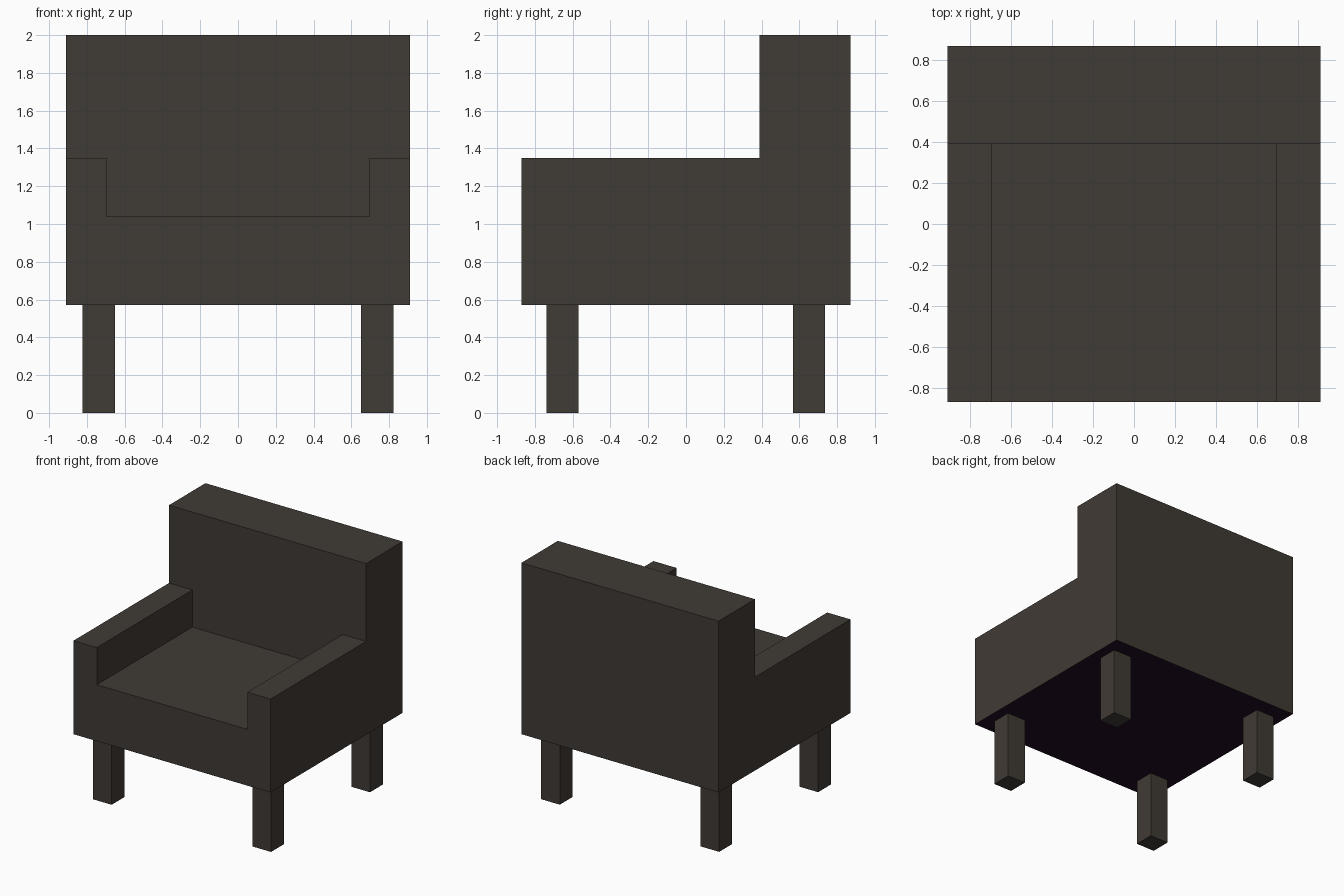
import bpy
import bmesh

default = bpy.data.objects.get("Cube")
if default:
    bpy.data.objects.remove(default, do_unlink=True)


def make_material(name, colour):
    mat = bpy.data.materials.new(name)
    mat.use_nodes = True
    mat.diffuse_color = (*colour, 1)
    mat.node_tree.nodes["Principled BSDF"].inputs["Base Color"].default_value = (*colour, 1)
    return mat


FABRIC = make_material("dark brown fabric", (0.051, 0.043, 0.035))
LINING = make_material("dark purple lining", (0.016, 0.004, 0.017))

HALF_W, HALF_D = 0.91, 0.87
BOTTOM, SEAT, ARM, TOP = 0.57, 1.04, 1.35, 2.0
ARM_INNER, BACK_FRONT = 0.695, 0.39


def prism(name, outline, y0, y1, lined=False):
    """Extrude an (x, z) outline from y0 to y1; optionally line the underside."""
    bm = bmesh.new()
    face = bm.faces.new([bm.verts.new((x, y0, z)) for x, z in outline])
    new = bmesh.ops.extrude_face_region(bm, geom=[face])["geom"]
    verts = [v for v in new if isinstance(v, bmesh.types.BMVert)]
    bmesh.ops.translate(bm, verts=verts, vec=(0, y1 - y0, 0))
    bmesh.ops.recalc_face_normals(bm, faces=bm.faces)
    bm.normal_update()
    mesh = bpy.data.meshes.new(name)
    mesh.materials.append(FABRIC)
    if lined:
        mesh.materials.append(LINING)
        for f in bm.faces:
            f.material_index = int(f.normal.z < -0.9)
    bm.to_mesh(mesh)
    bm.free()
    obj = bpy.data.objects.new(name, mesh)
    bpy.context.collection.objects.link(obj)
    return obj


def rect(x0, x1, z0, z1):
    return [(x0, z0), (x1, z0), (x1, z1), (x0, z1)]


# Seat and both arms share one U-shaped section
half = [(HALF_W, BOTTOM), (HALF_W, ARM), (ARM_INNER, ARM), (ARM_INNER, SEAT)]
section = half + [(-x, z) for x, z in reversed(half)]
prism("seat_and_arms", section, -HALF_D, BACK_FRONT, lined=True)

# Tall backrest block
prism("backrest", rect(-HALF_W, HALF_W, BOTTOM, TOP), BACK_FRONT, HALF_D, lined=True)

# Four square legs
LEG_IN, LEG_OUT = 0.65, 0.822
for side, sx in (("left", 1), ("right", -1)):
    x0, x1 = sorted((sx * LEG_IN, sx * LEG_OUT))
    for end, y0, y1 in (("front", -0.738, -0.568), ("back", 0.566, 0.736)):
        prism(f"{end}_{side}_leg", rect(x0, x1, 0, BOTTOM), y0, y1)
